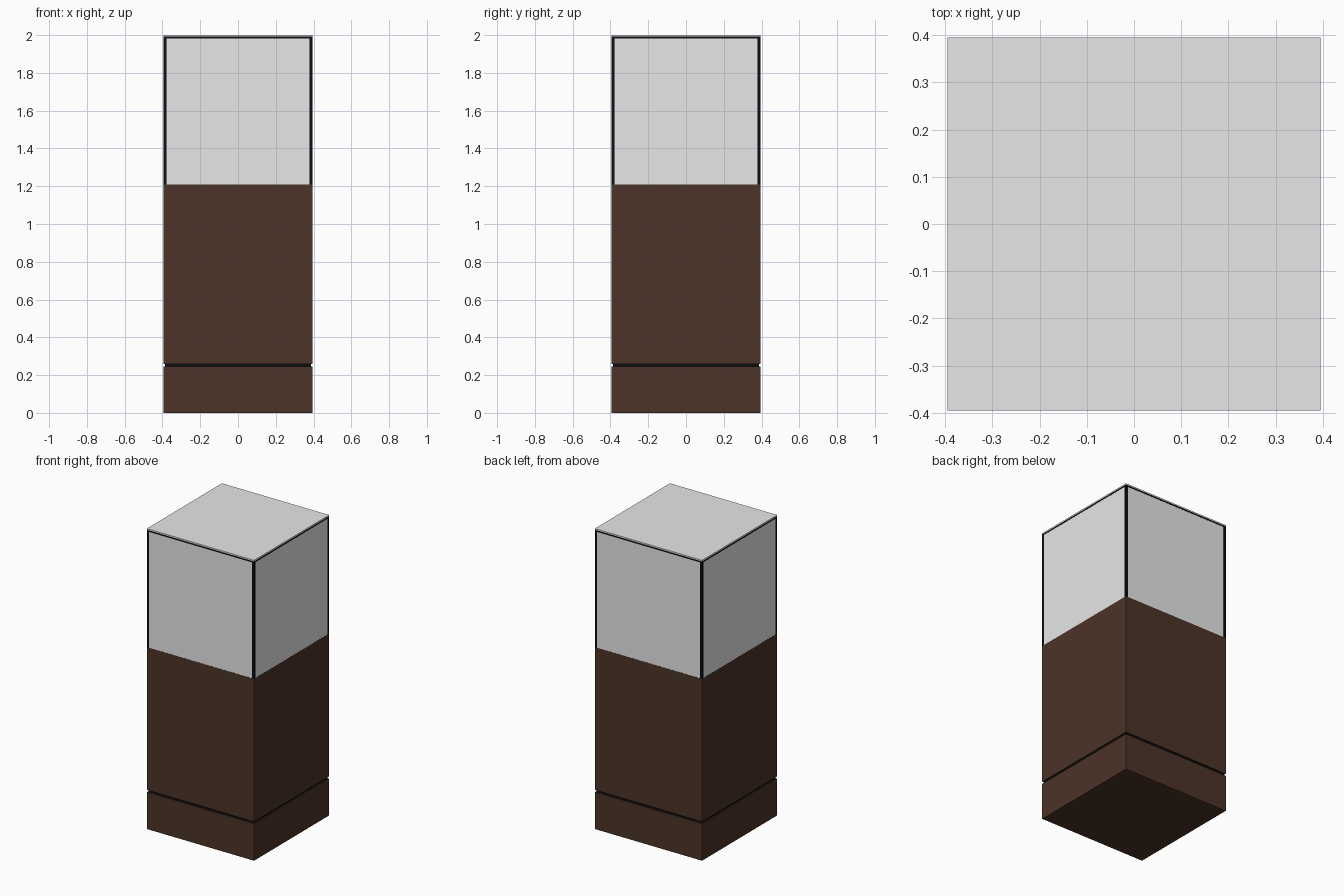
import bpy
import bmesh
from mathutils import Matrix, Vector

if "Cube" in bpy.data.objects:
    bpy.data.objects.remove(bpy.data.objects["Cube"])


def material(name, rgb):
    m = bpy.data.materials.new(name)
    m.diffuse_color = (*rgb, 1)
    m.use_nodes = True
    m.node_tree.nodes["Principled BSDF"].inputs["Base Color"].default_value = m.diffuse_color
    return m


WOOD = material("dark wood", (0.072, 0.033, 0.021))
GLASS = material("pale glass", (0.8, 0.8, 0.8))
BLACK = material("black trim", (0.004, 0.004, 0.005))

HALF = 0.395      # half width of the case
POST = 0.016      # width of the corner posts
RAIL = 0.010      # height of the top rails


def boxes(name, mat, spans):
    """One object made of axis-aligned boxes given as (low corner, high corner)."""
    bm = bmesh.new()
    for lo, hi in spans:
        lo, hi = Vector(lo), Vector(hi)
        size = Matrix.Diagonal((*(hi - lo), 1))
        bmesh.ops.create_cube(bm, size=1, matrix=Matrix.Translation((lo + hi) / 2) @ size)
    me = bpy.data.meshes.new(name)
    bm.to_mesh(me)
    bm.free()
    me.materials.append(mat)
    ob = bpy.data.objects.new(name, me)
    bpy.context.collection.objects.link(ob)
    return ob


def block(name, mat, half, z0, z1):
    return boxes(name, mat, [((-half, -half, z0), (half, half, z1))])


# wooden plinth, recessed black joint and cabinet body
block("plinth", WOOD, HALF, 0, 0.245)
block("shadow_gap", BLACK, HALF - 0.008, 0.245, 0.26)
block("cabinet", WOOD, HALF, 0.26, 1.21)

# glass case and its lid
block("glass_case", GLASS, HALF - 0.001, 1.21, 1.992)
block("glass_lid", GLASS, HALF, 1.992, 2.0)

# black corner posts
posts = []
for sx in (-1, 1):
    for sy in (-1, 1):
        xs = sorted((sx * HALF, sx * (HALF - POST)))
        ys = sorted((sy * HALF, sy * (HALF - POST)))
        posts.append(((xs[0], ys[0], 1.21), (xs[1], ys[1], 1.992)))
boxes("corner_posts", BLACK, posts)

# black rails under the lid, between the posts
rails = []
inner = HALF - POST
for s in (-1, 1):
    a, b = sorted((s * HALF, s * inner))
    rails.append(((-inner, a, 1.992 - RAIL), (inner, b, 1.992)))
    rails.append(((a, -inner, 1.992 - RAIL), (b, inner, 1.992)))
boxes("top_rails", BLACK, rails)
